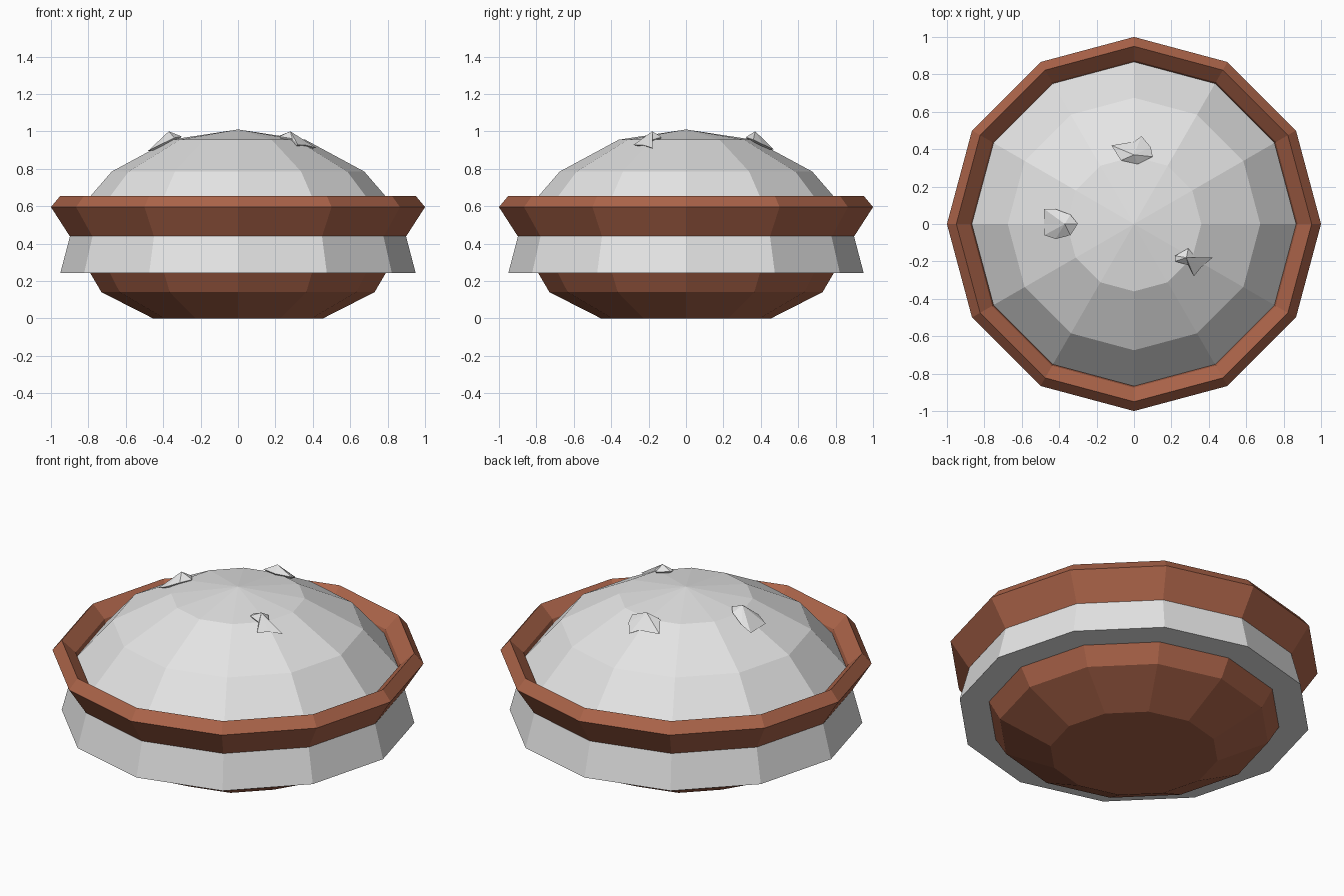
import bpy, bmesh, math

if "Cube" in bpy.data.objects:
    bpy.data.objects.remove(bpy.data.objects["Cube"])

SIDES = 12


def material(name, rgb):
    m = bpy.data.materials.new(name)
    m.diffuse_color = (*rgb, 1.0)
    m.use_nodes = True
    m.node_tree.nodes["Principled BSDF"].inputs["Base Color"].default_value = m.diffuse_color
    return m


cream = material("pale_grey", (0.78, 0.78, 0.78))
brown = material("brown", (0.41, 0.127, 0.067))


def finish(name, bm, mat):
    bmesh.ops.recalc_face_normals(bm, faces=bm.faces[:])
    me = bpy.data.meshes.new(name)
    bm.to_mesh(me)
    bm.free()
    me.materials.append(mat)
    ob = bpy.data.objects.new(name, me)
    bpy.context.collection.objects.link(ob)
    return ob


def lathe(name, profile, mat, closed=False):
    """Spin a (radius, z) profile; radius 0 becomes a pole, open ends are capped."""
    bm = bmesh.new()
    rings = []
    for r, z in profile:
        if r == 0:
            rings.append([bm.verts.new((0, 0, z))] * SIDES)
        else:
            rings.append([bm.verts.new((r * math.cos(math.tau * i / SIDES),
                                        r * math.sin(math.tau * i / SIDES), z))
                          for i in range(SIDES)])
    pairs = list(zip(rings, rings[1:]))
    if closed:
        pairs.append((rings[-1], rings[0]))
    for a, b in pairs:
        for i in range(SIDES):
            j = (i + 1) % SIDES
            bm.faces.new(list(dict.fromkeys((a[i], a[j], b[j], b[i]))))
    if not closed:
        for ring in (rings[0], rings[-1]):
            if ring[0] is not ring[1]:
                bm.faces.new(ring)
    return finish(name, bm, mat)


# Bottom bowl
lathe("base", [(0.455, 0), (0.73, 0.14), (0.79, 0.242)], brown)

# Pale body with flared skirt and faceted dome
DOME = [(0.95, 0.242), (0.865, 0.565), (0.675, 0.785), (0.36, 0.955), (0, 1.01)]
lathe("dome", DOME, cream)

# Bevelled collar around the body
lathe("collar", [(0.90, 0.44), (1.0, 0.595), (0.95, 0.655), (0.875, 0.585), (0.85, 0.5)],
      brown, closed=True)


def dome_height(x, y):
    r = math.hypot(x, y)
    for (r1, z1), (r0, z0) in zip(DOME, DOME[1:]):
        if r0 <= r <= r1:
            return z0 + (z1 - z0) * (r - r0) / (r1 - r0)
    return 0


# Small jagged lumps on the dome: apex, then outline
def lump(name, apex, outline):
    bm = bmesh.new()
    top = bm.verts.new((*apex, 1.0))
    rim = [bm.verts.new((x, y, dome_height(x, y) + 0.008)) for x, y in outline]
    low = bm.verts.new((*apex, 0.90))
    for a, b in zip(rim, rim[1:] + rim[:1]):
        bm.faces.new((a, b, top))
        bm.faces.new((b, a, low))
    finish(name, bm, cream)


lump("lump_left", (-0.37, 0.0),
     [(-0.48, 0.08), (-0.48, -0.06), (-0.42, -0.08), (-0.34, -0.06),
      (-0.30, 0.0), (-0.34, 0.05), (-0.42, 0.08)])
lump("lump_back", (0.0, 0.37),
     [(-0.12, 0.42), (-0.07, 0.34), (0.02, 0.32), (0.10, 0.36),
      (0.09, 0.41), (0.04, 0.47), (0.0, 0.44)])
lump("lump_front", (0.28, -0.18),
     [(0.22, -0.20), (0.22, -0.17), (0.29, -0.13), (0.33, -0.18),
      (0.42, -0.18), (0.36, -0.23), (0.32, -0.28), (0.29, -0.22)])
